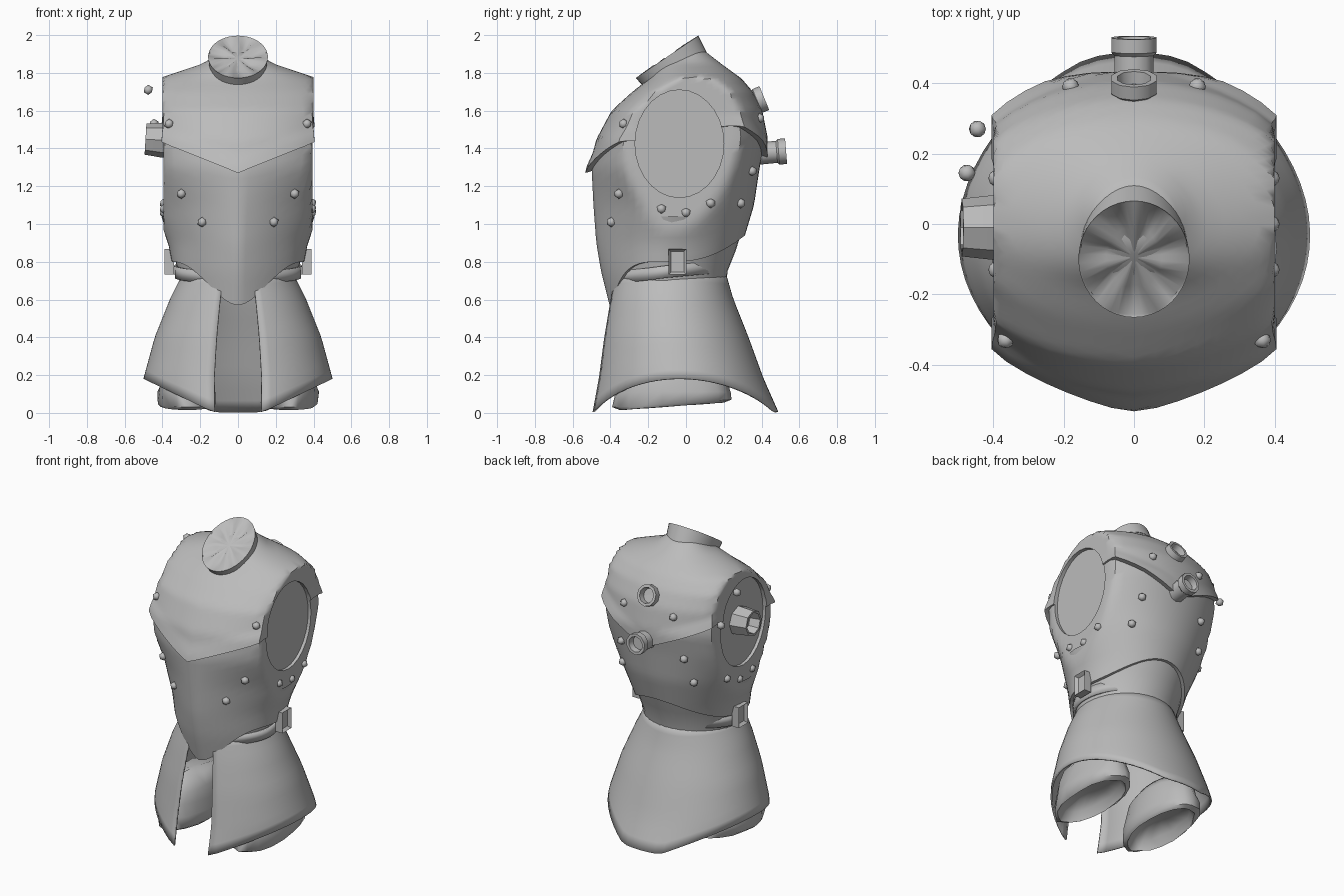
import bpy, bmesh, math, random
from mathutils import Vector, Matrix

random.seed(4)
cube = bpy.data.objects.get("Cube")
if cube:
    bpy.data.objects.remove(cube)

steel = bpy.data.materials.new("steel_grey")
steel.use_nodes = True
GREY = (0.5, 0.5, 0.5, 1)
steel.diffuse_color = GREY
steel.node_tree.nodes["Principled BSDF"].inputs["Base Color"].default_value = GREY

# Profiles: height, half width, front y, back y, front keel
TORSO = [(.55, .30, -.40, .22, .2), (.75, .34, -.45, .24, .25), (.9, .37, -.475, .30, .28),
         (1.1, .45, -.49, .36, .28), (1.3, .54, -.50, .39, .15), (1.45, .55, -.46, .42, 0),
         (1.6, .54, -.38, .39, 0), (1.7, .50, -.27, .34, 0), (1.77, .41, -.18, .28, 0),
         (1.85, .17, -.12, .17, 0), (1.92, .07, -.02, .08, 0)]
SKIRT = [(0, .50, -.51, .49, 0), (.18, .50, -.475, .41, 0), (.4, .44, -.445, .33, 0),
         (.6, .36, -.41, .25, 0), (.74, .29, -.38, .21, 0)]


def section(table, z, t, off=0, clip=9):
    """Point at height z and angle t (0 = front) on a profiled surface."""
    z = max(table[0][0], min(table[-1][0], z))
    for p, q in zip(table, table[1:]):
        if z <= q[0]:
            break
    k = (z - p[0]) / (q[0] - p[0])
    a, f, b, keel = (p[i] + (q[i] - p[i]) * k for i in (1, 2, 3, 4))
    s, c = math.sin(t), math.cos(t)
    if c > 0:
        c *= 1 - keel * abs(s)
    x = (a + off) * s
    y = (f + b) / 2 - ((b - f) / 2 + off) * c
    clip += off * .3
    return Vector((max(-clip, min(clip, x)), y, z))


def finish(name, bm, angle=40):
    bmesh.ops.recalc_face_normals(bm, faces=bm.faces)
    mesh = bpy.data.meshes.new(name)
    bm.to_mesh(mesh)
    bm.free()
    mesh.materials.append(steel)
    obj = bpy.data.objects.new(name, mesh)
    bpy.context.collection.objects.link(obj)
    smooth(obj, angle)
    return obj


def smooth(obj, angle=40):
    bpy.ops.object.select_all(action='DESELECT')
    obj.select_set(True)
    bpy.context.view_layer.objects.active = obj
    bpy.ops.object.shade_smooth_by_angle(angle=math.radians(angle))


def loft(name, rows, loop=True, caps=(False, False), angle=40):
    bm = bmesh.new()
    rings = [[bm.verts.new(p) for p in row] for row in rows]
    n = len(rings[0])
    for lo, hi in zip(rings, rings[1:]):
        for i in range(n if loop else n - 1):
            j = (i + 1) % n
            bm.faces.new((lo[i], lo[j], hi[j], hi[i]))
    for ring, cap in zip((rings[0], rings[-1]), caps):
        if cap:
            face = bm.faces.new(ring)
            bmesh.ops.poke(bm, faces=[face])
    return finish(name, bm, angle)


def thicken(obj, amount):
    mod = obj.modifiers.new("thickness", 'SOLIDIFY')
    mod.thickness = amount
    mod.offset = 0


def circle(n):
    return [2 * math.pi * i / n for i in range(n)]


def tube(name, base, axis, profile, sides=10):
    """Turned part: profile is (radius, distance along axis)."""
    rot = Vector(axis).to_track_quat('Z', 'X').to_matrix()
    rows = [[Vector(base) + rot @ Vector((r * math.cos(t), r * math.sin(t), h))
             for t in circle(sides)] for r, h in profile]
    return loft(name, rows, caps=(True, True))


# Torso shell, hollow underneath, with a long point at the front and a raised back
def waist_edge(t):
    c = math.cos(t)
    return .8 - .23 * c ** 5 if c > 0 else .8 - .14 * c ** 3


# Yoke hem: a straight-sided V at front and back
def plate_edge(t):
    out = min(1, abs(math.sin(t)) * 1.37)
    front = 1.27 + .17 * out
    back = 1.33 + .19 * out
    k = max(0, min(1, .5 - math.cos(t)))
    return front + (back - front) * k


def torso_rows(edge, off, flare, rows=26):
    out = []
    for r in range(rows + 1):
        s = r / rows
        extra = off + flare * max(0, 1 - s * 6)
        out.append([section(TORSO, edge(t) + (1.91 - edge(t)) * s, t, extra, .395)
                    for t in circle(56)])
    return out


hollow = [[section(TORSO, 1.05, t, -.07, .33) for t in circle(56)],
          [section(TORSO, waist_edge(t), t, -.02) for t in circle(56)]]
torso = loft("torso_shell", hollow + torso_rows(waist_edge, 0, 0), caps=(True, True))
yoke = loft("shoulder_yoke", torso_rows(plate_edge, .014, .02), caps=(True, True))


# Arm openings cut into both shells
def cut_arm_holes(obj, floor):
    for side in (-1, 1):
        rows = [[Vector((side * x, -.035 + .235 * math.cos(t), 1.425 + .285 * math.sin(t)))
                 for t in circle(28)] for x in (floor, .7)]
        cutter = loft("arm_cutter", rows, caps=(True, True))
        mod = obj.modifiers.new("arm_hole", 'BOOLEAN')
        mod.operation, mod.solver, mod.object = 'DIFFERENCE', 'EXACT', cutter
        deps = bpy.context.evaluated_depsgraph_get()
        mesh = bpy.data.meshes.new_from_object(obj.evaluated_get(deps))
        obj.modifiers.clear()
        obj.data = mesh
        bpy.data.objects.remove(cutter)
    smooth(obj)


cut_arm_holes(torso, .375)
cut_arm_holes(yoke, .30)

# Tilted collar closed by a pleated fan
rot = Matrix.Rotation(math.atan2(.23, .34), 3, 'X')
collar = []
for r, h, pleat in ((.92, -.115, 0), (1, 0, 0), (.97, -.003, .004), (.5, -.008, .012),
                    (.06, -.01, 0)):
    collar.append([Vector((0, -.1, 1.885)) + rot @ Vector(
        (.158 * r * math.sin(t), .2 * r * math.cos(t), h + pleat * math.cos(t * 7)))
        for t in circle(42)])
loft("collar", collar, caps=(False, True))

# Waist lining seen at the back
loft("waist_lining", [[section(TORSO, z, t, -.02) for t in circle(40)]
                      for z in (.64, .75, .85, 1.04)])

# Skirt, split at the front, with a hem that rises at the sides
skirt = []
for r in range(13):
    row = []
    for i in range(57):
        gap = .25 + .02 * r / 12
        t = gap + (2 * math.pi - 2 * gap) * i / 56
        hem = .005 + .175 * max(0, abs(math.sin(t)) - .27) / .73
        row.append(section(SKIRT, hem + (.74 - hem) * r / 12, t, -.004))
    skirt.append(row)
thicken(loft("skirt", skirt, loop=False), .01)

# Crumpled leg cuffs below the skirt
for side, label in ((1, "left"), (-1, "right")):
    cuff = []
    for z, k in ((.12, .45), (.07, .75), (.015, .88), (.03, 1), (.11, 1), (.18, .92),
                 (.26, .85), (.33, .55)):
        cuff.append([Vector((side * (.27 + .15 * k * math.sin(t)),
                             -.07 - .31 * k * math.cos(t),
                             z + .02 * (1 - math.cos(t)) * (z < .1)))
                     * random.uniform(.97, 1.03) for t in circle(18)])
    loft(label + "_leg_cuff", cuff, caps=(True, True), angle=60)

# Belt and side buckles
belt = [[section(TORSO, .75, t, off) + Vector((0, .03 * math.cos(t), h - .03 * math.cos(t)))
         for t in circle(48)] for h, off in ((-.035, -.012), (.03, -.008))]
thicken(loft("belt", belt), .012)
for side, label in ((1, "left"), (-1, "right")):
    bm = bmesh.new()
    bmesh.ops.create_cube(bm, size=1, matrix=Matrix.Translation((side * .365, -.045, .8))
                          @ Matrix.Diagonal((.05, .095, .135, 1)))
    face = max(bm.faces, key=lambda f: side * f.calc_center_median().x)
    bmesh.ops.inset_region(bm, faces=[face], thickness=.02, depth=-.02)
    finish(label + "_buckle", bm)

# Hose ports on the back and on the right arm opening
PORT = ((.06, -.08), (.058, .02), (.068, .03), (.068, .07), (.05, .07), (.045, .03))
tube("upper_back_port", (0, .35, 1.64), (0, .85, .35), PORT)
tube("lower_back_port", (0, .46, 1.38), (0, 1, .08), PORT)
tube("right_arm_port", (-.34, -.01, 1.44), (-1, 0, .06),
     ((.092, 0), (.092, .06), (.082, .15), (.068, .15), (.06, .08)), 8)


# Rivets
def rivet(x, y, z):
    bm = bmesh.new()
    bmesh.ops.create_icosphere(bm, subdivisions=1, radius=.027,
                               matrix=Matrix.Translation((x, y, z)))
    finish("rivet", bm, 50)


for x, y, z in ((.3, -.355, 1.16), (.19, -.395, 1.01), (.365, -.33, 1.53), (.39, -.13, 1.08),
                (.39, 0, 1.06), (.39, .13, 1.11), (.26, .29, 1.11), (.23, .35, 1.28),
                (.18, .39, 1.56)):
    for side in (-1, 1):
        rivet(side * x, y, z)
rivet(-.475, .145, 1.71)
rivet(-.445, .27, 1.53)
